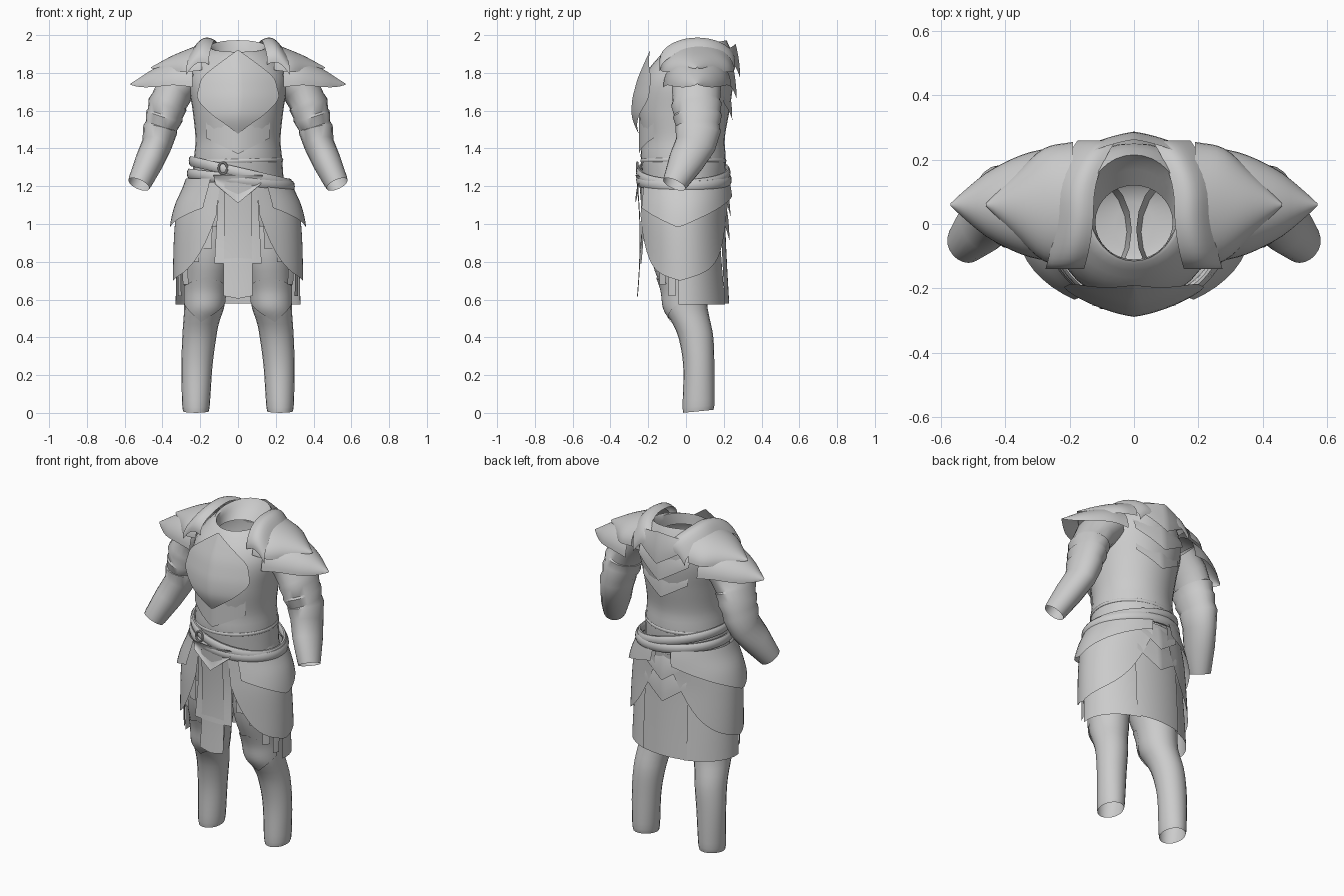
import bpy, bmesh, math
from mathutils import Vector

if "Cube" in bpy.data.objects:
    bpy.data.objects.remove(bpy.data.objects["Cube"])

steel = bpy.data.materials.new("grey_steel")
steel.diffuse_color = (0.6, 0.6, 0.6, 1)
steel.use_nodes = True
steel.node_tree.nodes["Principled BSDF"].inputs["Base Color"].default_value = steel.diffuse_color


def finish(name, bm, mirror=False, sharp=42):
    bmesh.ops.recalc_face_normals(bm, faces=bm.faces)
    me = bpy.data.meshes.new(name)
    bm.to_mesh(me)
    bm.free()
    me.materials.append(steel)
    me.shade_smooth()
    me.set_sharp_from_angle(angle=math.radians(sharp))
    ob = bpy.data.objects.new(name, me)
    bpy.context.collection.objects.link(ob)
    if mirror:
        m = ob.modifiers.new("mirror", 'MIRROR')
        m.use_mirror_merge = False
    return ob


def interp(table, t):
    """Smooth (Catmull-Rom) lookup of rows keyed by their first value."""
    t = min(max(t, table[0][0]), table[-1][0])
    i = 0
    while i < len(table) - 2 and t > table[i + 1][0]:
        i += 1
    a, b = table[i], table[i + 1]
    p, n = table[max(i - 1, 0)], table[min(i + 2, len(table) - 1)]
    h = b[0] - a[0]
    f = (t - a[0]) / h
    out = []
    for k in range(1, len(a)):
        ma = (b[k] - p[k]) / (b[0] - p[0]) * h
        mb = (n[k] - a[k]) / (n[0] - a[0]) * h
        out.append((2*f**3 - 3*f*f + 1) * a[k] + (f**3 - 2*f*f + f) * ma
                   + (3*f*f - 2*f**3) * b[k] + (f**3 - f*f) * mb)
    return out


def loft(name, rings, mirror=False, cap=(False, False), closed=False):
    bm = bmesh.new()
    vs = [[bm.verts.new(p) for p in r] for r in rings]
    n = len(vs[0])
    pairs = list(zip(vs, vs[1:])) + ([(vs[-1], vs[0])] if closed else [])
    for a, b in pairs:
        for i in range(n):
            bm.faces.new((a[i], a[(i+1) % n], b[(i+1) % n], b[i]))
    for c, r in zip(cap, (vs[0], vs[-1])):
        if c:
            bm.faces.new(r)
    return finish(name, bm, mirror)


def patch(name, fn, nu=16, nv=10, mirror=False, thick=0.012):
    """Thin plate from fn(u, v), with u and v running 0..1."""
    bm = bmesh.new()
    g = [[bm.verts.new(fn(i / nu, j / nv)) for i in range(nu + 1)] for j in range(nv + 1)]
    for j in range(nv):
        for i in range(nu):
            bm.faces.new((g[j][i], g[j][i+1], g[j+1][i+1], g[j+1][i]))
    bmesh.ops.solidify(bm, geom=bm.faces[:], thickness=thick)
    return finish(name, bm, mirror)


def oval(z, x0, x1, y0, y1, n=32, tilt=0.0):
    pts = []
    for i in range(n):
        a = 2 * math.pi * i / n
        y = (y0 + y1) / 2 + (y1 - y0) / 2 * math.sin(a)
        pts.append(((x0 + x1) / 2 + (x1 - x0) / 2 * math.cos(a), y, z + tilt * y))
    return pts


# hollow torso with a rolled collar: z, half width, front, back, tilt
TORSO = [(1.1, .25, -.21, .19, 0), (1.3, .237, -.235, .21, 0), (1.36, .232, -.24, .21, 0),
         (1.45, .225, -.235, .205, 0), (1.6, .24, -.25, .23, 0), (1.75, .26, -.23, .25, 0),
         (1.84, .235, -.19, .25, .05), (1.9, .185, -.145, .235, .12), (1.93, .15, -.125, .215, .2)]
rings = []
for i in range(29):
    z = 1.1 + .83 * i / 28
    rx, yf, yb, t = interp(TORSO, z)
    rings.append(oval(z, -rx, rx, yf, yb, tilt=t))
for z, rx, yf, yb in ((1.925, .138, -.115, .2), (1.9, .13, -.113, .17), (1.86, .12, -.11, .12)):
    rings.append(oval(z, -rx, rx, yf, yb, tilt=.12))
loft("torso", rings)

# open-ended legs: z, inner x, outer x, front y, back y
LEG = [(0, .155, .29, -.015, .145), (.03, .15, .295, -.018, .15), (.25, .135, .3, -.015, .15),
       (.4, .115, .295, -.04, .145), (.48, .1, .29, -.075, .13), (.55, .075, .285, -.115, .115),
       (.65, .06, .285, -.13, .11), (.8, .03, .29, -.18, .13), (.95, .01, .3, -.2, .16),
       (1.15, 0, .27, -.2, .18)]
loft("leg", [oval(z, *interp(LEG, z), n=20, tilt=.1 * max(0, 1 - 10 * z))
             for z in [.002, .015] + [.03 + .04 * i for i in range(25)]], True)


# knee guards pointed at the bottom
def knee(u, v):
    a = math.radians(-165 + 150 * u)
    s = abs(2 * u - 1)
    z = (.72 - .05 * s) * v + (.48 + .1 * s) * (1 - v)
    x0, x1, y0, y1 = interp(LEG, z)
    return ((x0+x1)/2 + ((x1-x0)/2 + .005) * math.cos(a), (y0+y1)/2 + ((y1-y0)/2 + .006) * math.sin(a), z)


patch("knee_guard", knee, mirror=True)

# open arms with overlapping sleeve bands: x, y, z, side radius, depth radius
ARM = [(.25, .06, 1.80, .1, .13), (.33, .055, 1.72, .105, .13), (.365, .055, 1.65, .098, .125),
       (.372, .055, 1.635, .105, .134), (.385, .06, 1.585, .095, .124), (.39, .06, 1.57, .1, .13),
       (.405, .063, 1.52, .086, .116), (.412, .063, 1.5, .092, .121), (.43, .05, 1.42, .08, .108),
       (.47, 0, 1.33, .076, .095), (.518, -.055, 1.225, .064, .068), (.525, -.062, 1.21, .06, .064)]
rings = []
for i, p in enumerate(ARM):
    t = (Vector(ARM[min(i+1, len(ARM)-1)][:3]) - Vector(ARM[max(i-1, 0)][:3])).normalized()
    b = (Vector((0, 1, 0)) - t * t.y).normalized()
    a = b.cross(t)
    rings.append([Vector(p[:3]) + a * p[3] * math.cos(k * math.pi / 10) + b * p[4] * math.sin(k * math.pi / 10)
                  for k in range(20)])
loft("arm", rings, True)


# layered shoulder plates: x, half depth, ridge height, drop at the edges
def shoulder(name, tab):
    def fn(u, v):
        x = tab[0][0] + (tab[-1][0] - tab[0][0]) * v
        w, z, d = interp(tab, x)
        f = math.pi * (u - .5)
        return (x, .06 + w * math.sin(f), z - d * (1 - math.cos(f)))
    patch(name, fn, 20, 12, True, .01)


shoulder("outer_shoulder_plate", [(.24, .18, 1.905, .18), (.34, .158, 1.875, .14), (.45, .105, 1.82, .095),
                                  (.52, .05, 1.775, .05), (.57, .004, 1.742, .005)])
shoulder("inner_shoulder_plate", [(.19, .195, 1.955, .14), (.28, .175, 1.92, .115), (.36, .105, 1.885, .075),
                                  (.46, .004, 1.83, .005)])


# raised strap curving over each shoulder
def strap(u, v):
    f = math.radians(-95 + 190 * u)
    s = math.sin(f)
    x = .125 + .12 * v - .07 * max(s, 0) ** 2 + .03 * max(-s, 0) ** 2
    return (x, .06 + .2 * s, 1.975 - .055 * v - .12 * (1 - math.cos(f)) + .035 * math.sin(math.pi * v))


patch("shoulder_strap", strap, 20, 8, True, .015)

# ridged diamond breastplate: z, half width, ridge y
CHEST = [(1.48, .004, -.252), (1.53, .07, -.275), (1.58, .14, -.288), (1.66, .213, -.284),
         (1.72, .208, -.27), (1.78, .185, -.252), (1.85, .1, -.222), (1.92, .004, -.19)]


def chest(u, v):
    z = 1.48 + .44 * v
    w, y = interp(CHEST, z)
    x = w * (2 * u - 1)
    return (x, y + .15 * abs(x) + 1.1 * x * x, z)


patch("breastplate", chest, 16, 20, thick=.02)


# pointed belly plate below the breastplate
def belly(u, v):
    x = .17 * (2 * u - 1)
    z = 1.56 * v + (1.37 + .5 * abs(x)) * (1 - v)
    return (x, -.249 + .1 * abs(x) + 2.1 * x * x, z)


patch("belly_plate", belly, 16, 6)


# overlapping pointed plates on the back, flat along the top
def chevron(name, tip, top, w, y0, slope=.7, bend=.5):
    def fn(u, v):
        x = w * (2 * u - 1)
        low = tip + slope * abs(x)
        return (x, y0 - .15 * abs(x) - bend * x * x - .025 * v * v, low + (top - .2 * abs(x) - low) * v)
    patch(name, fn, 16, 6, thick=.012)


for i, (tip, top, w, y) in enumerate(((1.55, 1.76, .15, .245), (1.66, 1.86, .17, .268), (1.77, 1.955, .17, .287))):
    chevron("back_plate_%d" % (i + 1), tip, top, w, y, .6, 1.0)
chevron("rear_waist_plate_upper", 1.04, 1.22, .13, .235)
chevron("rear_waist_plate_lower", .91, 1.14, .14, .23)

# hip surface carrying the skirt pieces: z, half width, front, back
HIP = [(.55, .325, -.235, .22), (.8, .33, -.235, .21), (1.0, .325, -.24, .205),
       (1.1, .31, -.24, .21), (1.2, .275, -.245, .22), (1.3, .25, -.245, .22)]


def on_hip(deg, z, off=0.0):
    rx, yf, yb = interp(HIP, z)
    a = math.radians(deg)
    return ((rx + off) * math.cos(a), (yf + yb) / 2 + ((yb - yf) / 2 + off) * math.sin(a), z)


def hip_plate(name, d0, d1, top, bottom, off0=0.0, off1=0.0, mirror=True, nu=18):
    def fn(u, v):
        d = d0 + (d1 - d0) * u
        return on_hip(d, top + (bottom(d) - top) * v, off0 + (off1 - off0) * v)
    patch(name, fn, nu, 10, mirror, .01)


def tasset_edge(d):
    t = abs(d + 5)
    return .7 + .0012 * t + (1.5e-8 if d < -5 else 6e-9) * t ** 4


# bowl closing the hips between the legs
loft("hips", [oval(z, -r, r, yf, yb) for z, r, yf, yb in
              ((.85, .06, -.09, .07), (.865, .15, -.14, .11), (.9, .24, -.18, .15), (1.0, .285, -.2, .17),
               (1.12, .27, -.21, .19), (1.26, .235, -.22, .2))], cap=(True, False))
hip_plate("lower_side_tasset", -70, 80, 1.22, tasset_edge, .005, .015, nu=30)
hip_plate("upper_side_tasset", -58, 78, 1.24, lambda d: .98 + .002 * abs(d + 5), .012, .035, nu=19)
hip_plate("side_skirt", -8, 68, 1.1, lambda d: .575, -.02, .005)
hip_plate("rear_skirt", 64, 116, 1.2, lambda d: .58, 0, .01, False)
for i, (d, z) in enumerate(((-60, .87), (-46, .8), (-31, .68), (-17, .62))):
    hip_plate("hanging_strip_%d" % (i + 1), d - 5, d + 5, 1.1, lambda a, z=z: z, -.008, -.003, nu=3)


# front tabard, its long centre tongue and the pointed waist plate
def front_panel(name, w0, w1, top, bottom, y0, point=0.0):
    def fn(u, v):
        s = 2 * u - 1
        x = (w0 + (w1 - w0) * v) * s
        z = top + (bottom + point * abs(s) - top) * v
        return (x, y0 + .015 * math.sin(math.pi * v) + .9 * x * x, z)
    patch(name, fn, 12, 10, thick=.014)


front_panel("front_tabard", .1, .125, 1.24, .79, -.25)
front_panel("front_tongue", .07, .078, 1.22, .605, -.26, .015)
front_panel("waist_point", .13, .12, 1.26, 1.11, -.268, .1)


# slanted belts wrapping the waist
def belt(name, cx, rx, yf, yb, zc, slope, thick, half):
    rings = []
    for i in range(48):
        a = 2 * math.pi * i / 48
        ring = []
        for k in range(10):
            b = 2 * math.pi * k / 10
            o = thick * math.cos(b)
            x = cx + (rx + o) * math.cos(a)
            y = (yf + yb) / 2 + ((yb - yf) / 2 + o) * math.sin(a)
            ring.append((x, y, zc - slope * x + half * math.sin(b)))
        rings.append(ring)
    loft(name, rings, closed=True)


belt("upper_belt", .015, .262, -.25, .222, 1.275, .23, .014, .028)
belt("lower_belt", .015, .272, -.25, .228, 1.235, .12, .014, .028)
belt("waist_trim", 0, .234, -.236, .208, 1.335, -.02, .006, .01)

# round belt buckle
rings = []
for i in range(24):
    a = 2 * math.pi * i / 24
    rings.append([(-.08 + (.022 + .006 * math.cos(b)) * math.cos(a), -.258 + .006 * math.sin(b),
                   1.295 + (.03 + .006 * math.cos(b)) * math.sin(a))
                  for b in [k * math.pi / 4 for k in range(8)]])
loft("buckle", rings, closed=True)
